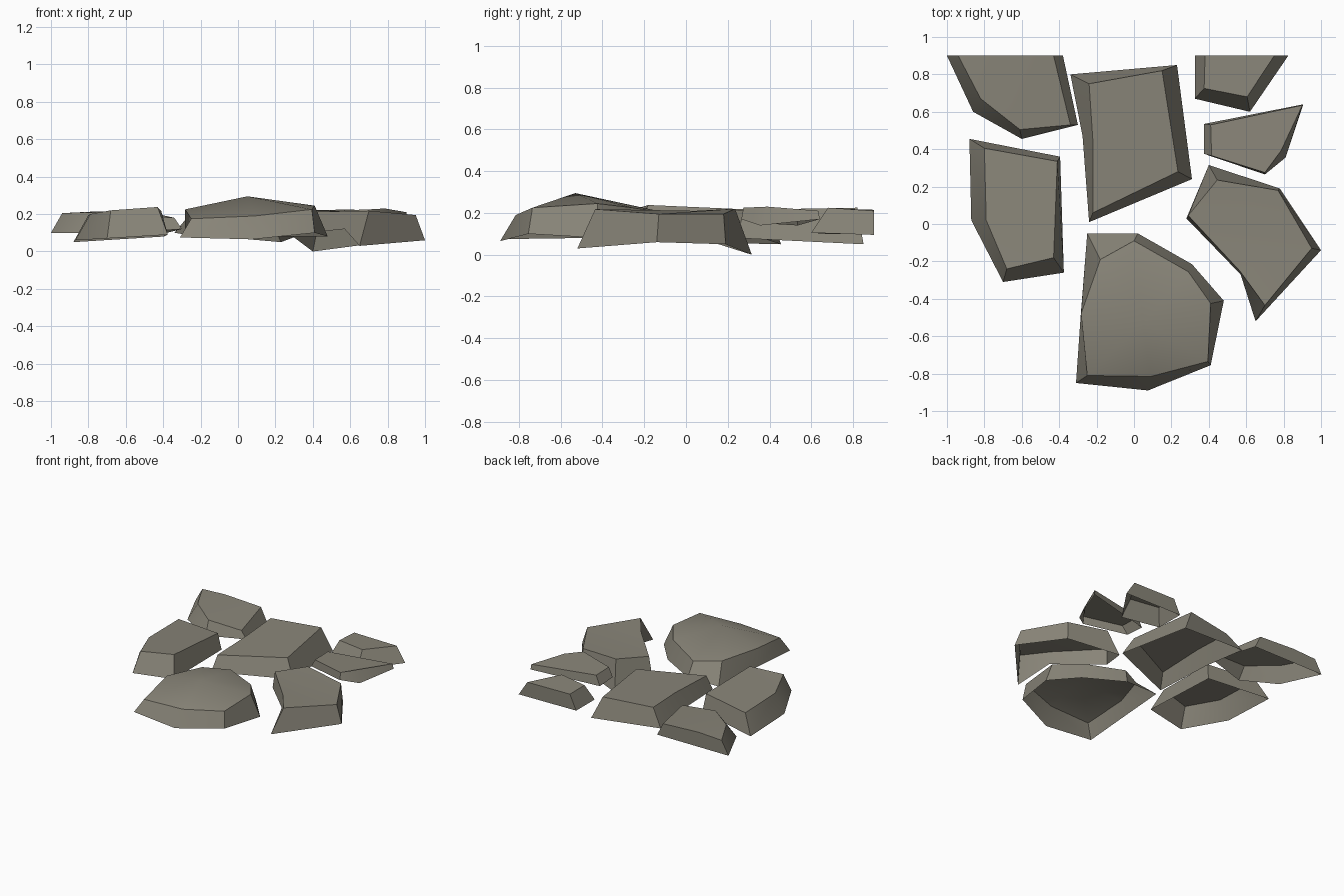
import bpy, bmesh

mat = bpy.data.materials.new("stone")
mat.diffuse_color = (0.25, 0.235, 0.19, 1)


def stone(name, bottom, top, peak=None, fold=None):
    """Open-bottomed slab: matching bottom and top outlines (counter-clockwise),
    with a raised middle point or a crease across the top if given."""
    bm = bmesh.new()
    lo = [bm.verts.new(p) for p in bottom]
    hi = [bm.verts.new(p) for p in top]
    n = len(lo)
    for i in range(n):
        j = (i + 1) % n
        bm.faces.new((lo[i], lo[j], hi[j], hi[i]))
    if peak:
        c = bm.verts.new(peak)
        for i in range(n):
            bm.faces.new((hi[i], hi[(i + 1) % n], c))
    else:
        cap = bm.faces.new(hi)
        if fold:
            bmesh.utils.face_split(cap, hi[fold[0]], hi[fold[1]])
    me = bpy.data.meshes.new(name)
    bm.to_mesh(me)
    bm.free()
    me.materials.append(mat)
    ob = bpy.data.objects.new(name, me)
    bpy.context.collection.objects.link(ob)
    bpy.context.view_layer.objects.active = ob
    ob.select_set(True)
    bpy.ops.object.shade_smooth_by_angle(angle=0.5)
    ob.select_set(False)


# large domed stone at the front
stone("front_stone",
      [(-.31, -.85, .075), (.075, -.89, .065), (.41, -.755, .1), (.48, -.41, .08),
       (.31, -.215, .08), (.02, -.05, .08), (-.25, -.05, .08), (-.285, -.49, .08)],
      [(-.25, -.81, .175), (.09, -.815, .19), (.395, -.735, .225), (.41, -.425, .245),
       (.29, -.255, .225), (0, -.09, .2), (-.18, -.19, .21), (-.283, -.48, .225)],
      peak=(.05, -.53, .295))

# tall slab in the middle of the back
stone("middle_stone",
      [(-.24, .01, .08), (.31, .24, .08), (.23, .85, .05), (-.34, .8, .1), (-.275, .47, .09)],
      [(-.22, .06, .2), (.235, .28, .215), (.15, .82, .225), (-.24, .75, .22), (-.22, .45, .215)])

# left slab
stone("left_stone",
      [(-.7, -.31, .07), (-.375, -.26, .09), (-.395, .36, .08), (-.88, .455, .05), (-.87, .02, .06)],
      [(-.68, -.24, .22), (-.43, -.18, .238), (-.41, .335, .215), (-.8, .405, .195), (-.79, .02, .2)],
      fold=(1, 4))

# back left stone, cut flat at the back
stone("back_left_stone",
      [(-1, .9, .1), (-.86, .6, .1), (-.6, .455, .1), (-.3, .53, .12), (-.38, .9, .1), (-.74, .9, .1)],
      [(-.94, .9, .205), (-.82, .67, .21), (-.61, .505, .2), (-.34, .53, .18), (-.43, .9, .2), (-.74, .9, .215)],
      fold=(1, 5))

# right stone, overhanging on its inner side
stone("right_stone",
      [(.65, -.52, .03), (1, -.14, .06), (.78, .19, .05), (.4, .315, 0), (.28, .03, .09), (.57, -.27, .12)],
      [(.7, -.435, .218), (.95, -.13, .195), (.77, .18, .195), (.445, .235, .22), (.29, .045, .21), (.565, -.25, .215)],
      fold=(1, 4))

# thin small stone at the right
stone("small_right_stone",
      [(.375, .375, .15), (.7, .265, .17), (.81, .355, .14), (.905, .64, .17), (.375, .535, .14)],
      [(.415, .365, .215), (.7, .275, .225), (.785, .39, .23), (.9, .635, .21), (.41, .53, .215)])

# back right stone, cut flat at the back
stone("back_right_stone",
      [(.325, .67, .1), (.62, .6, .105), (.825, .9, .095), (.325, .9, .1)],
      [(.375, .725, .22), (.605, .68, .225), (.75, .9, .21), (.38, .9, .215)])
